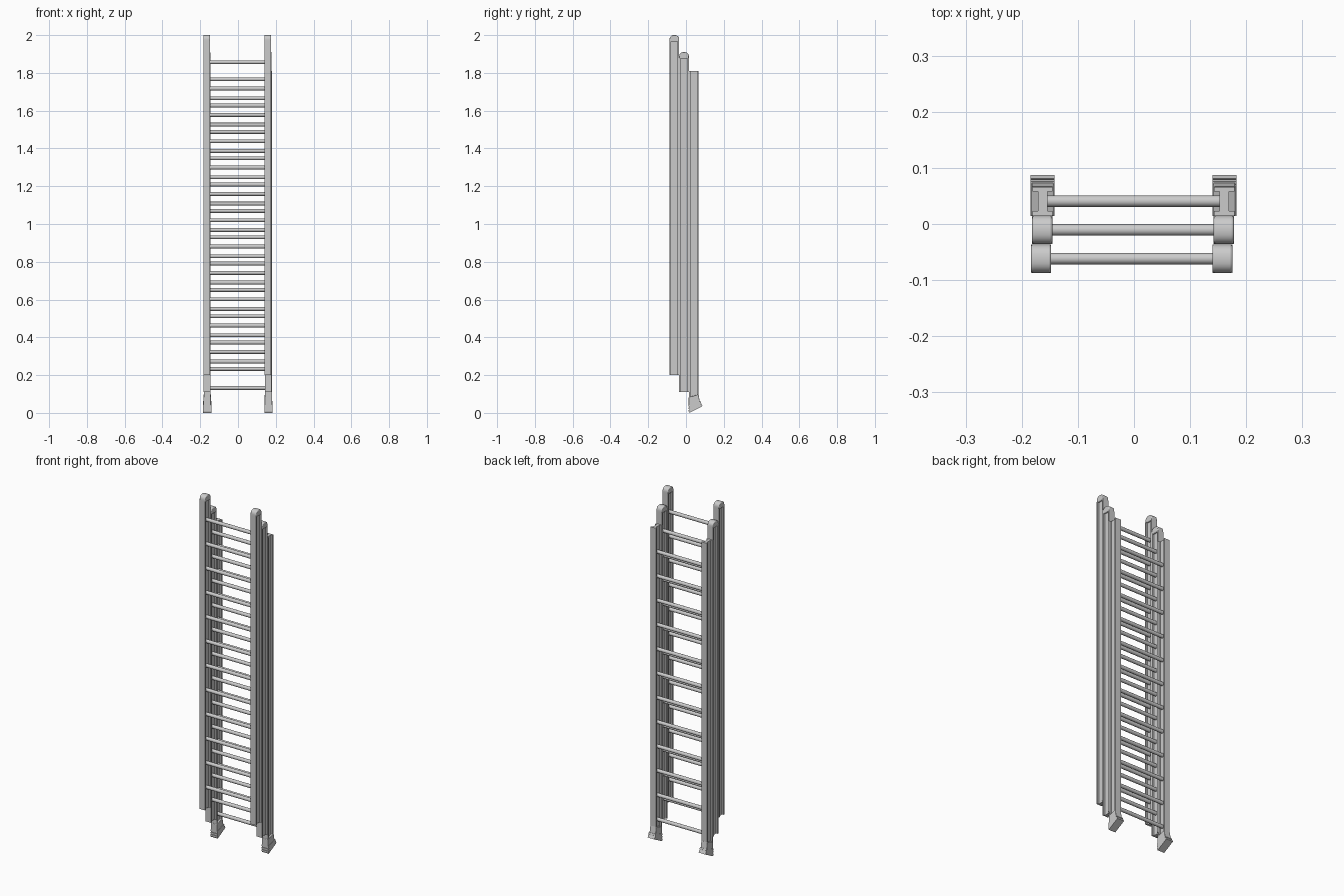
import bpy, bmesh, math
from mathutils import Vector

if "Cube" in bpy.data.objects:
    bpy.data.objects.remove(bpy.data.objects["Cube"])


def finish(name, bm, smooth=False, bevel=0):
    bmesh.ops.recalc_face_normals(bm, faces=bm.faces)
    me = bpy.data.meshes.new(name)
    bm.to_mesh(me)
    bm.free()
    ob = bpy.data.objects.new(name, me)
    bpy.context.collection.objects.link(ob)
    if bevel:
        m = ob.modifiers.new("bevel", 'BEVEL')
        m.width, m.segments, m.limit_method = bevel, 3, 'ANGLE'
        m.angle_limit = math.radians(60)
    if smooth:
        bpy.ops.object.select_all(action='DESELECT')
        ob.select_set(True)
        bpy.context.view_layer.objects.active = ob
        bpy.ops.object.shade_smooth_by_angle(angle=math.radians(40))
    return ob


def prism(bm, pts, vec):
    """Extrude a closed planar profile along vec."""
    f = bm.faces.new([bm.verts.new(p) for p in pts])
    r = bmesh.ops.extrude_face_region(bm, geom=[f])
    vs = [g for g in r["geom"] if isinstance(g, bmesh.types.BMVert)]
    bmesh.ops.translate(bm, verts=vs, vec=Vector(vec))


W, D = 0.018, 0.0255      # rail half width and half depth
WEB, FL = 0.0085, 0.008   # web half thickness, flange thickness


def rail(name, x, y, z0, z1):
    # I-beam cross-section
    i = D - FL
    half = [(W, -D), (W, -i), (WEB, -i), (WEB, i), (W, i), (W, D)]
    sec = half + [(-a, b) for a, b in reversed(half)]
    bm = bmesh.new()
    prism(bm, [(x + a, y + b, z0) for a, b in sec], (0, 0, z1 - z0))
    finish(name, bm)


def cap(name, x, y, top):
    # domed plug closing the top of a rail
    h, rz = 0.035, 0.022
    pts = [(-D, top - h), (D, top - h)]
    for k in range(13):
        t = math.pi * k / 12
        c, s = math.cos(t), math.sin(t)
        pts.append((D * math.copysign(abs(c) ** 0.8, c), top - rz + rz * s))
    bm = bmesh.new()
    prism(bm, [(x - W, y + a, b) for a, b in pts], (2 * W, 0, 0))
    finish(name, bm, True, 0.004)


def rungs(name, x0, x1, y, z0):
    # twelve evenly spaced round rungs
    bm = bmesh.new()
    n, r = 20, 0.0102
    for k in range(12):
        z = z0 + 0.1394 * k
        prism(bm, [(x0, y + r * math.cos(2 * math.pi * j / n),
                    z + r * math.sin(2 * math.pi * j / n)) for j in range(n)],
              (x1 - x0, 0, 0))
    finish(name, bm, True)


def foot(name, x):
    # tilted boot with a flared sole
    bm = bmesh.new()
    prism(bm, [(x - 0.0195, a, b) for a, b in
               [(0.0145, 0.04), (0.074, 0.055), (0.0665, 0.098), (0.0145, 0.083)]],
          (0.039, 0, 0))
    finish(name + "_boot", bm, False, 0.002)
    bm = bmesh.new()
    # ribbed front and back edges of the sole
    prism(bm, [(x - 0.0215, a, b) for a, b in
               [(0.018, 0.0), (0.0875, 0.036), (0.081, 0.049), (0.0785, 0.047),
                (0.0765, 0.052), (0.079, 0.054), (0.076, 0.062), (0.0145, 0.042),
                (0.0145, 0.034), (0.018, 0.034), (0.018, 0.028), (0.0145, 0.028),
                (0.0145, 0.021), (0.018, 0.021), (0.018, 0.015), (0.0145, 0.015),
                (0.0145, 0.007)]], (0.043, 0, 0))
    finish(name + "_sole", bm)


# name, left rail x, right rail x, y, bottom, top, first rung z, rung y
sections = [
    ("front_section", -0.1655, 0.1575, -0.0617, 0.20, 2.00, 0.323),
    ("middle_section", -0.1635, 0.1600, -0.0105, 0.11, 1.91, 0.233),
    ("back_section", -0.1630, 0.1610, 0.0407, 0.05, 1.81, 0.132),
]
for name, xl, xr, y, z0, z1, rz in sections:
    capped = name != "back_section"
    for side, x in (("left", xl), ("right", xr)):
        rail(f"{name}_{side}_rail", x, y, z0, z1 - 0.03 if capped else z1)
        if capped:
            cap(f"{name}_{side}_cap", x, y, z1)
        else:
            foot(f"{side}_foot", x)
    rungs(f"{name}_rungs", xl, xr, y, rz)
